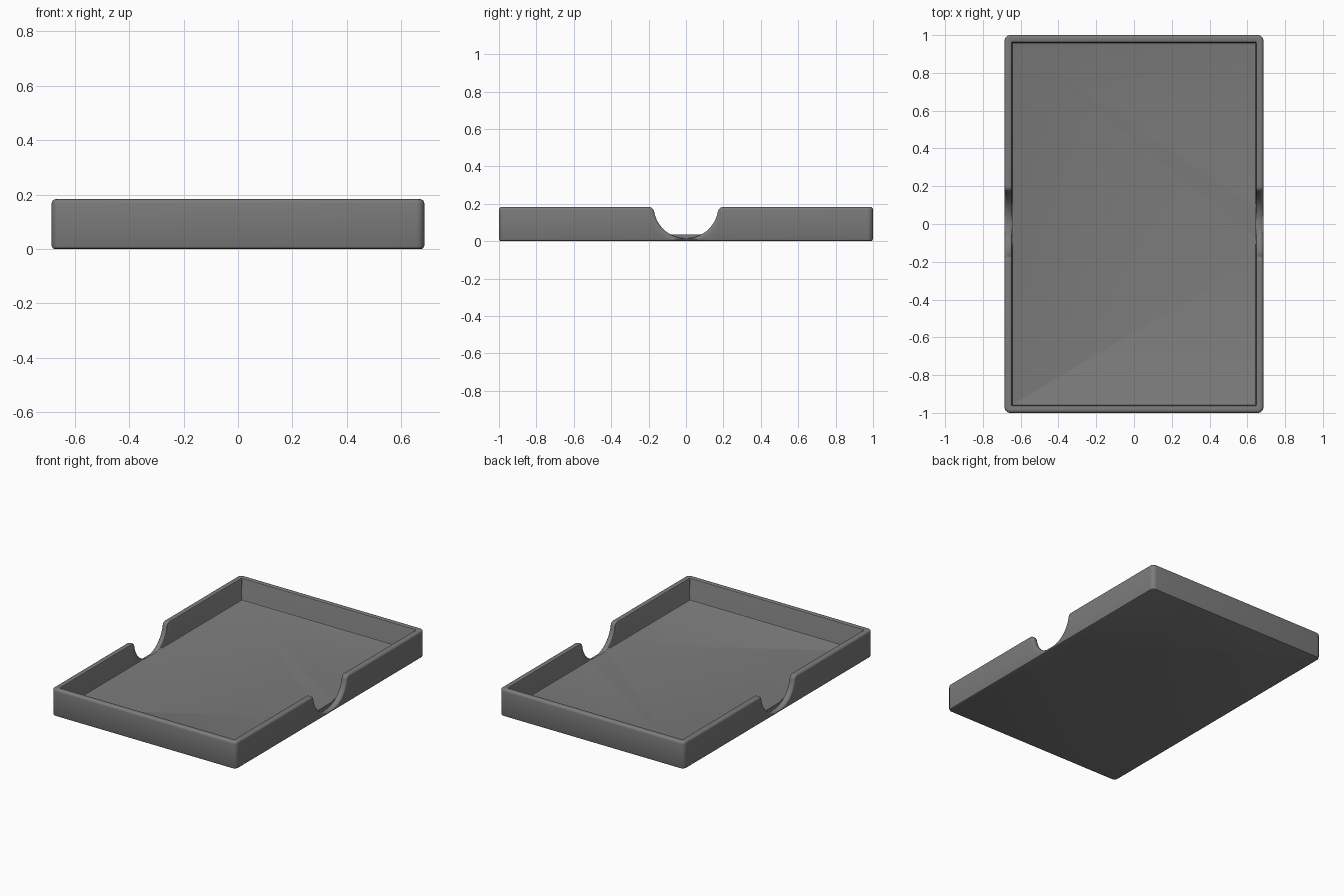
import bpy
import bmesh
from math import sin, cos, radians, atan2, degrees, sqrt

if "Cube" in bpy.data.objects:
    bpy.data.objects.remove(bpy.data.objects["Cube"])

HALF_X, HALF_Y, HEIGHT = 0.685, 1.0, 0.183
CORNER = 0.03                  # outer corner radius
FLOOR = 0.035                  # top of the tray floor
NOTCH_R, NOTCH_Z = 0.173, 0.188  # thumb notch arc
LIP = 0.03                     # rounding where the notch meets the rim

# Wall section from underside to floor: (kind, inset, height or drop from rim)
SECTION = [
    ("base", 0.012, 0.0), ("base", 0.0035, 0.0035), ("base", 0.0, 0.012),
    ("rim", 0.0, 0.015), ("rim", 0.0012, 0.009), ("rim", 0.0045, 0.0045),
    ("rim", 0.009, 0.0012), ("rim", 0.015, 0.0), ("rim", 0.031, 0.0),
    ("rim", 0.037, 0.003), ("rim", 0.04, 0.009),
    ("floor", 0.04, 0.045), ("floor", 0.043, 0.038), ("floor", 0.05, FLOOR),
]


def steps(a, b, n):
    return [radians(a + (b - a) * i / n) for i in range(n + 1)]


def notch_profile():
    """Rim height along the side wall, as (y, z, normal y, normal z)."""
    lip_z = HEIGHT - LIP
    lip_y = sqrt((NOTCH_R + LIP) ** 2 - (NOTCH_Z - lip_z) ** 2)
    tilt = degrees(atan2(NOTCH_Z - lip_z, lip_y))
    pts = [(-lip_y + LIP * cos(a), lip_z + LIP * sin(a), cos(a), sin(a))
           for a in steps(90, tilt, 8)]
    pts += [(NOTCH_R * cos(a), NOTCH_Z + NOTCH_R * sin(a), -cos(a), -sin(a))
            for a in steps(180 + tilt, 360 - tilt, 32)[1:-1]]
    pts += [(lip_y + LIP * cos(a), lip_z + LIP * sin(a), cos(a), sin(a))
            for a in steps(180 - tilt, 90, 8)]
    return pts


def section_ring(kind, inset, value):
    """One closed loop round the tray; the second half is the first turned 180 degrees."""
    half = []
    for y, z, ny, nz in notch_profile():
        if kind == "rim":
            half.append((HALF_X - inset, y - ny * value, max(z - nz * value, 0.012)))
        elif kind == "floor":
            half.append((HALF_X - inset, y, min(value, max(z, FLOOR))))
        else:
            half.append((HALF_X - inset, y, value))
    r = max(CORNER - inset, 0.003)
    z = HEIGHT - value if kind == "rim" else value
    cx, cy = HALF_X - inset - r, HALF_Y - inset - r
    for sx, start in ((1, 0), (-1, 90)):
        half += [(sx * cx + r * cos(a), cy + r * sin(a), z)
                 for a in steps(start, start + 90, 6)]
    return half + [(-x, -y, z) for x, y, z in half]


# Tray: walls skinned from the section loops, closed by underside and floor
bm = bmesh.new()
rings = [[bm.verts.new(p) for p in section_ring(*s)] for s in SECTION]
n = len(rings[0])
for low, high in zip(rings, rings[1:]):
    for i in range(n):
        j = (i + 1) % n
        bm.faces.new((low[i], low[j], high[j], high[i]))
bm.faces.new(rings[0][::-1])
bm.faces.new(rings[-1])
bmesh.ops.remove_doubles(bm, verts=bm.verts, dist=0.00001)

mesh = bpy.data.meshes.new("tray")
bm.to_mesh(mesh)
bm.free()
tray = bpy.data.objects.new("tray", mesh)
bpy.context.collection.objects.link(tray)

grey = bpy.data.materials.new("dark grey")
grey.diffuse_color = (0.2, 0.2, 0.2, 1)
grey.use_nodes = True
grey.node_tree.nodes["Principled BSDF"].inputs["Base Color"].default_value = grey.diffuse_color
mesh.materials.append(grey)

bpy.context.view_layer.objects.active = tray
tray.select_set(True)
bpy.ops.object.shade_smooth_by_angle(angle=radians(35))
